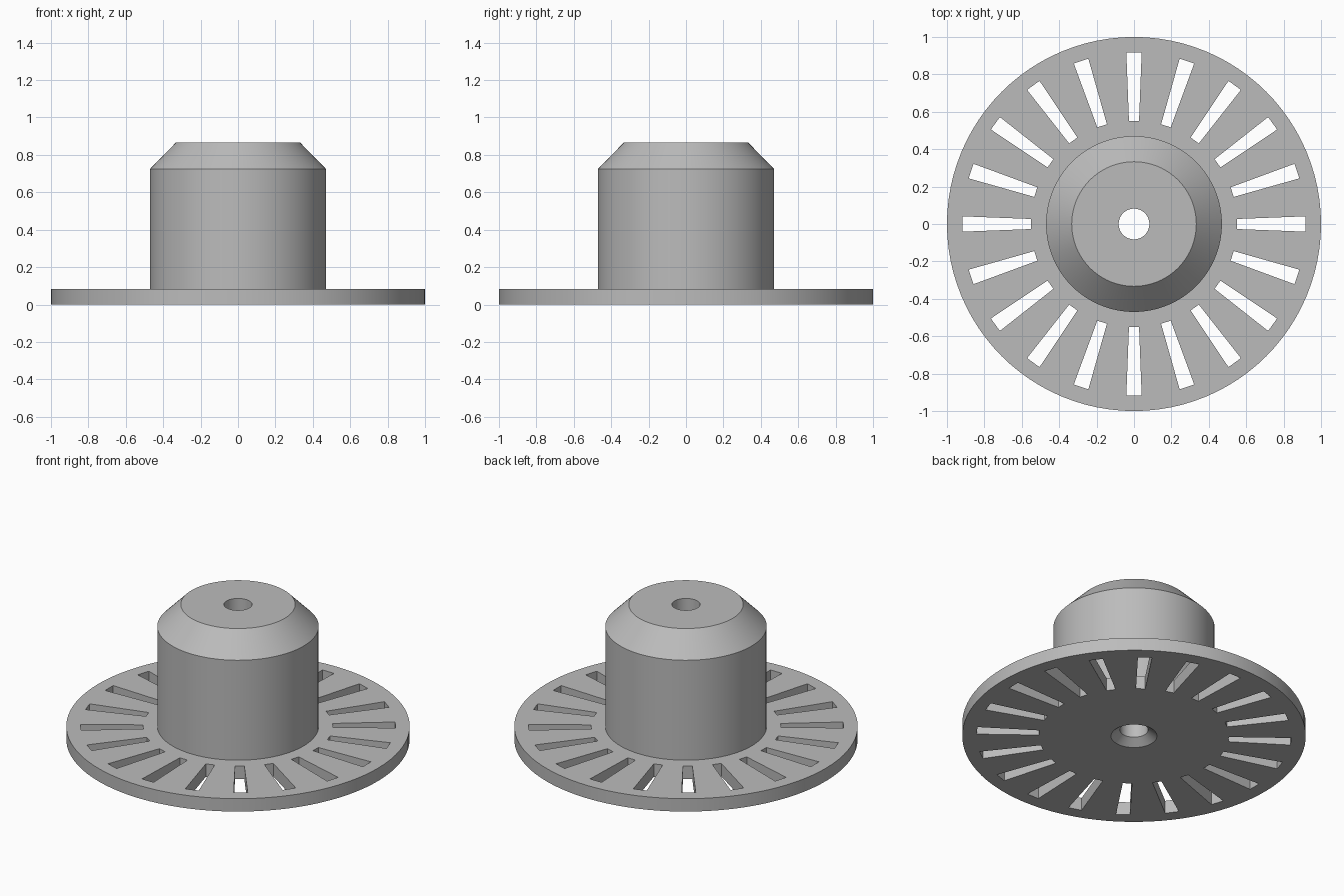
import bpy, bmesh, math
from mathutils import Matrix

cube = bpy.data.objects.get("Cube")
if cube:
    bpy.data.objects.remove(cube, do_unlink=True)

SEGMENTS = 96
SLOTS = 20

grey = bpy.data.materials.new("plain grey")
grey.use_nodes = True
colour = (0.5, 0.5, 0.5, 1)
grey.diffuse_color = colour
grey.node_tree.nodes["Principled BSDF"].inputs["Base Color"].default_value = colour


def add_object(name, bm):
    bmesh.ops.recalc_face_normals(bm, faces=bm.faces)
    mesh = bpy.data.meshes.new(name)
    bm.to_mesh(mesh)
    bm.free()
    mesh.materials.append(grey)
    obj = bpy.data.objects.new(name, mesh)
    bpy.context.collection.objects.link(obj)
    return obj


def lathe(name, profile):
    """Spin a closed (radius, height) loop around z."""
    bm = bmesh.new()
    verts = [bm.verts.new((r, 0, z)) for r, z in profile]
    edges = [bm.edges.new((a, b)) for a, b in zip(verts, verts[1:] + verts[:1])]
    bmesh.ops.spin(bm, geom=verts + edges, cent=(0, 0, 0), axis=(0, 0, 1),
                   angle=math.tau, steps=SEGMENTS, use_merge=True)
    bmesh.ops.remove_doubles(bm, verts=bm.verts, dist=1e-5)
    return add_object(name, bm)


# Flange, hub with chamfered top, and through bore with countersunk underside
hub = lathe("flanged_hub", [
    (0.134, 0), (1, 0), (1, 0.083), (0.47, 0.083), (0.47, 0.725),
    (0.333, 0.865), (0.082, 0.865), (0.082, 0.04)])

# Tapered radial slots through the flange
bm = bmesh.new()
outline = [(0.552, -0.027), (0.916, -0.041), (0.916, 0.041), (0.552, 0.027)]
for i in range(SLOTS):
    turn = Matrix.Rotation(math.tau * i / SLOTS, 3, 'Z')
    base = bm.faces.new([bm.verts.new(turn @ Matrix.Identity(3) @ bm.verts.new((x, y, -0.1)).co)
                         for x, y in outline])
    top = bmesh.ops.extrude_face_region(bm, geom=[base])["geom"]
    bmesh.ops.translate(bm, vec=(0, 0, 0.3),
                        verts=[v for v in top if isinstance(v, bmesh.types.BMVert)])
bmesh.ops.delete(bm, geom=[v for v in bm.verts if not v.link_faces], context='VERTS')
cutter = add_object("slot_cutter", bm)
cutter.hide_render = True

cut = hub.modifiers.new("slots", 'BOOLEAN')
cut.operation = 'DIFFERENCE'
cut.solver = 'EXACT'
cut.object = cutter

# Apply the cut and smooth the round walls
bpy.ops.object.select_all(action='DESELECT')
bpy.context.view_layer.objects.active = hub
hub.select_set(True)
bpy.ops.object.modifier_apply(modifier=cut.name)
bpy.data.objects.remove(cutter, do_unlink=True)
bpy.ops.object.shade_smooth_by_angle(angle=math.radians(30))
